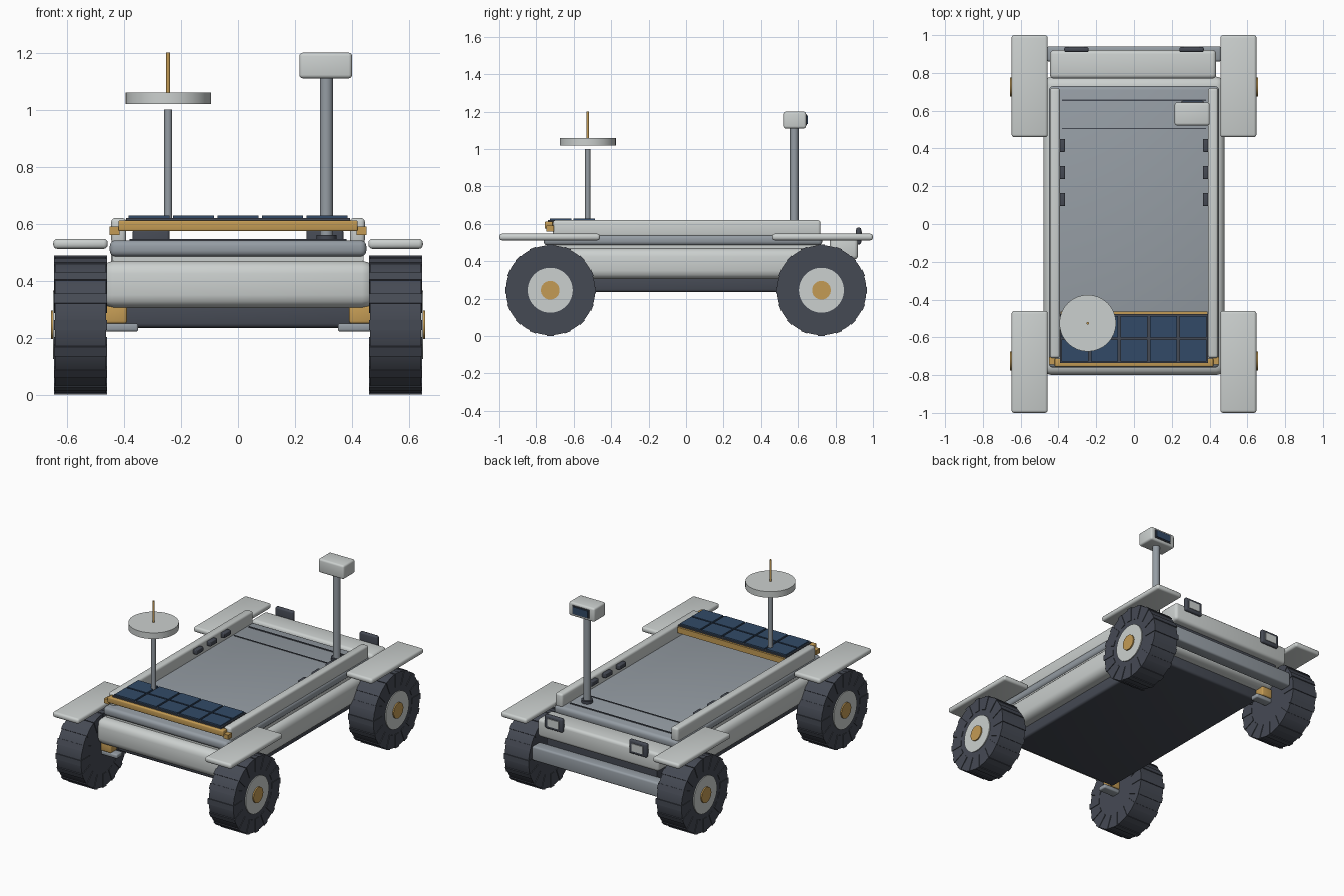
import bpy
import bmesh
import math
from mathutils import Matrix, Vector

cube = bpy.data.objects.get("Cube")
if cube:
    bpy.data.objects.remove(cube, do_unlink=True)


def material(name, r, g, b):
    m = bpy.data.materials.new(name)
    m.use_nodes = True
    m.diffuse_color = (r, g, b, 1)
    m.node_tree.nodes["Principled BSDF"].inputs["Base Color"].default_value = (r, g, b, 1)
    return m


WHITE = material("pale grey", 0.60, 0.63, 0.62)
STEEL = material("steel grey", 0.30, 0.335, 0.37)
GOLD = material("gold", 0.55, 0.33, 0.09)
DARK = material("charcoal", 0.06, 0.068, 0.088)
NAVY = material("solar blue", 0.032, 0.068, 0.135)


def finish(name, bm, mat):
    mesh = bpy.data.meshes.new(name)
    bm.to_mesh(mesh)
    bm.free()
    mesh.materials.append(mat)
    ob = bpy.data.objects.new(name, mesh)
    bpy.context.collection.objects.link(ob)
    bpy.ops.object.select_all(action="DESELECT")
    ob.select_set(True)
    bpy.context.view_layer.objects.active = ob
    bpy.ops.object.shade_smooth_by_angle(angle=math.radians(35))
    return ob


def box(name, x, y, z, mat, bevel=0.0):
    """Box from (min, max) ranges, with optional rounded edges."""
    bm = bmesh.new()
    size = Matrix.Diagonal((x[1] - x[0], y[1] - y[0], z[1] - z[0], 1))
    centre = Matrix.Translation([sum(r) / 2 for r in (x, y, z)])
    bmesh.ops.create_cube(bm, size=1, matrix=centre @ size)
    if bevel:
        bmesh.ops.bevel(bm, geom=bm.edges[:], offset=bevel, segments=3,
                        profile=0.5, affect="EDGES")
    return finish(name, bm, mat)


def add_cylinder(bm, start, end, radius, sides):
    a, b = Vector(start), Vector(end)
    turn = (b - a).to_track_quat("Z", "Y").to_matrix().to_4x4()
    bmesh.ops.create_cone(bm, cap_ends=True, segments=sides, radius1=radius, radius2=radius,
                          depth=(b - a).length, matrix=Matrix.Translation((a + b) / 2) @ turn)


def rod(name, start, end, radius, mat, sides=24):
    bm = bmesh.new()
    add_cylinder(bm, start, end, radius, sides)
    return finish(name, bm, mat)


def span(side, a, b):
    return tuple(sorted((side * a, side * b)))


# Hull layers
box("lower_hull", (-0.40, 0.40), (-0.68, 0.70), (0.235, 0.32), DARK, 0.015)
box("main_body", (-0.48, 0.48), (-0.80, 0.78), (0.305, 0.47), WHITE, 0.045)
box("body_neck", (-0.44, 0.44), (-0.74, 0.71), (0.46, 0.49), WHITE)
box("deck", (-0.45, 0.45), (-0.76, 0.73), (0.485, 0.542), STEEL, 0.02)
box("deck_seam_wide", (-0.38, 0.38), (0.65, 0.66), (0.54, 0.546), DARK)
box("deck_seam_narrow", (-0.38, 0.38), (0.502, 0.508), (0.54, 0.546), DARK)

# Rear box, grille and bumper
box("rear_box", (-0.445, 0.435), (0.77, 0.92), (0.41, 0.53), WHITE, 0.02)
box("rear_grille", (-0.40, 0.40), (0.76, 0.87), (0.33, 0.415), DARK)
box("rear_bumper", (-0.46, 0.46), (0.86, 0.94), (0.255, 0.35), STEEL, 0.012)

for side, tag in ((1, "left"), (-1, "right")):
    # Side rails with clips
    box(f"{tag}_rail", span(side, 0.392, 0.445), (-0.71, 0.72), (0.53, 0.62), WHITE, 0.014)
    for i in range(3):
        y = 0.13 + i * 0.143
        box(f"{tag}_clip_{i + 1}", span(side, 0.365, 0.395), (y - 0.035, y + 0.035),
            (0.575, 0.605), DARK, 0.005)
    box(f"{tag}_panel_bracket", span(side, 0.415, 0.45), (-0.745, -0.705), (0.56, 0.59), GOLD)

    # Rear lamps
    box(f"{tag}_lamp_frame", span(side, 0.24, 0.37), (0.91, 0.937), (0.49, 0.58), DARK, 0.01)
    box(f"{tag}_lamp_lens", span(side, 0.265, 0.345), (0.934, 0.941), (0.51, 0.56), WHITE)

    for end, place in ((1, "rear"), (-1, "front")):
        # Fender
        box(f"{place}_{tag}_fender", span(side, 0.457, 0.648), span(end, 0.46, 1.0),
            (0.512, 0.547), WHITE, 0.014)

        # Wheel with tread lugs
        y, z = end * 0.725, 0.245
        bm = bmesh.new()
        add_cylinder(bm, (side * 0.463, y, z), (side * 0.642, y, z), 0.24, 48)
        lugs = 16
        for i in range(lugs):
            place_lug = (Matrix.Translation((side * 0.5525, y, z))
                         @ Matrix.Rotation(math.tau * i / lugs, 4, "X")
                         @ Matrix.Translation((0, 0, 0.199))
                         @ Matrix.Diagonal((0.187, 0.036, 0.09, 1)))
            bmesh.ops.create_cube(bm, size=1, matrix=place_lug)
        finish(f"{place}_{tag}_tire", bm, DARK)
        rod(f"{place}_{tag}_rim", (side * 0.60, y, z), (side * 0.648, y, z), 0.12, WHITE, 48)
        rod(f"{place}_{tag}_hub_cap", (side * 0.62, y, z), (side * 0.656, y, z), 0.05, GOLD, 32)

        # Axle mount and arm
        box(f"{place}_{tag}_axle_mount", span(side, 0.39, 0.47), (y - 0.035, y + 0.035),
            (0.25, 0.312), GOLD, 0.008)
        box(f"{place}_{tag}_axle_arm", span(side, 0.35, 0.47), (y - 0.03, y + 0.03),
            (0.222, 0.25), STEEL, 0.008)

# Solar panel
box("panel_front_bar", (-0.42, 0.42), (-0.755, -0.712), (0.574, 0.612), GOLD, 0.006)
box("panel_tray", (-0.388, 0.388), (-0.72, -0.464), (0.575, 0.612), GOLD)
box("panel_backing", (-0.393, 0.393), (-0.737, -0.477), (0.61, 0.62), DARK)
for col in range(5):
    for row in range(2):
        x = -0.312 + col * 0.156
        y = -0.67 + row * 0.126
        box(f"solar_cell_{col + 1}_{row + 1}", (x - 0.072, x + 0.072), (y - 0.058, y + 0.058),
            (0.618, 0.629), NAVY)

# Camera mast
rod("mast_base", (0.31, 0.58, 0.54), (0.31, 0.58, 0.56), 0.035, DARK)
rod("mast", (0.31, 0.58, 0.54), (0.31, 0.58, 1.12), 0.023, STEEL)
box("camera_head", (0.215, 0.40), (0.522, 0.643), (1.11, 1.20), WHITE, 0.012)
box("camera_frame", (0.25, 0.37), (0.64, 0.648), (1.128, 1.184), DARK)
box("camera_window", (0.257, 0.363), (0.645, 0.653), (1.134, 1.178), NAVY)

# Dish antenna
DISH = (-0.245, -0.525)
rod("antenna_pole", (*DISH, 0.61), (*DISH, 1.0), 0.014, STEEL, 16)
rod("antenna_dish", (*DISH, 1.02), (*DISH, 1.06), 0.15, WHITE, 32)
rod("antenna_feed", (*DISH, 1.05), (*DISH, 1.2), 0.007, GOLD, 12)
